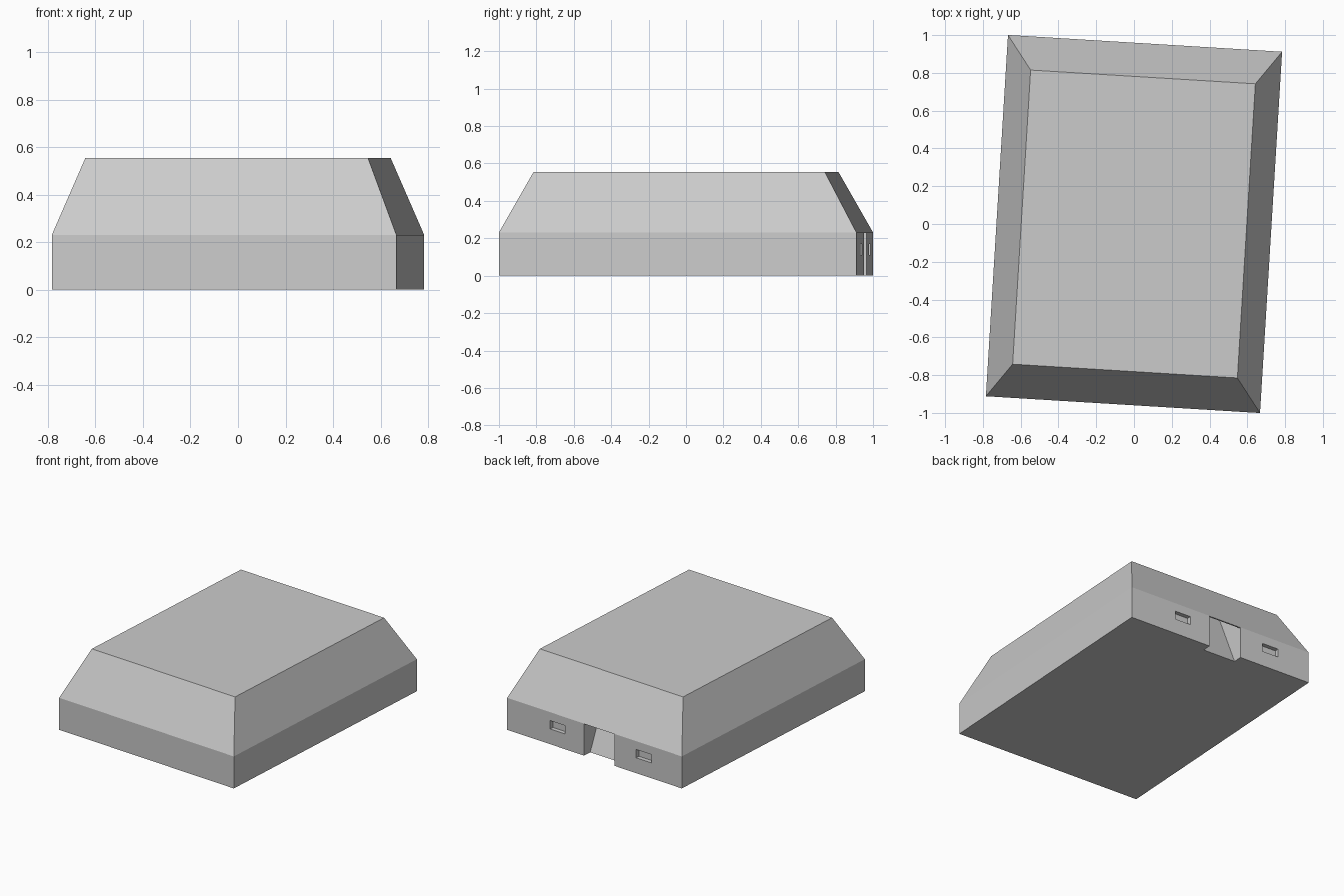
import bpy, bmesh, math

if "Cube" in bpy.data.objects:
    bpy.data.objects.remove(bpy.data.objects["Cube"])

W, L = 0.727, 0.958          # half footprint
TW, TL = 0.596, 0.78         # half flat roof
EAVE, TOP = 0.23, 0.555
TURN = math.radians(-3.5)


def finish(name, bm):
    bmesh.ops.recalc_face_normals(bm, faces=bm.faces)
    mesh = bpy.data.meshes.new(name)
    bm.to_mesh(mesh)
    bm.free()
    ob = bpy.data.objects.new(name, mesh)
    bpy.context.collection.objects.link(ob)
    ob.rotation_euler.z = TURN
    return ob


def loft(name, rings):
    """Closed solid through matching rings of points."""
    bm = bmesh.new()
    vs = [[bm.verts.new(p) for p in ring] for ring in rings]
    n = len(vs[0])
    for a, b in zip(vs, vs[1:]):
        for i in range(n):
            j = (i + 1) % n
            bm.faces.new((a[i], a[j], b[j], b[i]))
    bm.faces.new(vs[0][::-1])
    bm.faces.new(vs[-1])
    return finish(name, bm)


def rect(hx, hy, z):
    return [(-hx, -hy, z), (hx, -hy, z), (hx, hy, z), (-hx, hy, z)]


def side_prism(name, x0, x1, profile):
    """Extrude a (depth from back wall, height) profile along x."""
    return loft(name, [[(x, L - d, z) for d, z in profile] for x in (x0, x1)])


# walls and hipped roof
building = loft("building", [rect(W, L, 0), rect(W, L, EAVE), rect(TW, TL, TOP)])

# doorway recess with sloping inner wall, running up behind the roof
cutters = [side_prism("doorway_cutter", -0.166, 0.087,
                      [(-0.1, -0.05), (-0.1, EAVE - 0.002), (0.01, EAVE - 0.002),
                       (0.11, 0.40), (0.235, 0.40), (0.065, 0), (0.065, -0.05)])]

# two window recesses
for x0, x1 in ((0.246, 0.369), (-0.475, -0.346)):
    cutters.append(side_prism("window_cutter", x0, x1,
                              [(-0.1, 0.11), (-0.1, 0.17), (0.03, 0.17), (0.03, 0.11)]))

for c in cutters:
    c.hide_render = True
    c.hide_viewport = False
    m = building.modifiers.new(c.name, 'BOOLEAN')
    m.operation = 'DIFFERENCE'
    m.solver = 'EXACT'
    m.object = c

# apply the cuts and drop the cutters
bpy.context.view_layer.update()
deps = bpy.context.evaluated_depsgraph_get()
cut = bpy.data.meshes.new_from_object(building.evaluated_get(deps))
building.modifiers.clear()
building.data = cut
for c in cutters:
    bpy.data.objects.remove(c)
